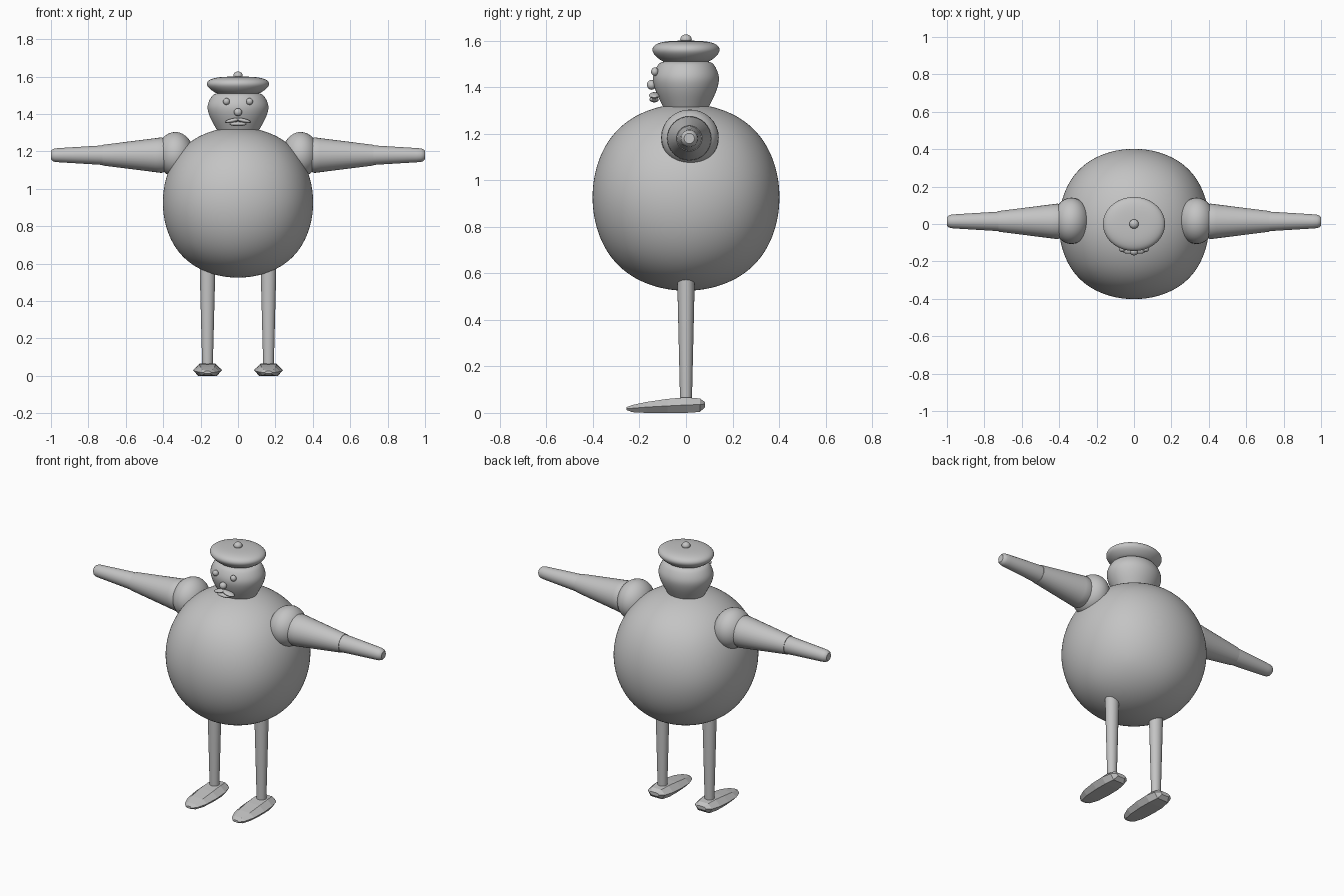
import bpy, bmesh, math
from mathutils import Matrix, Vector

if "Cube" in bpy.data.objects:
    bpy.data.objects.remove(bpy.data.objects["Cube"])

grey = bpy.data.materials.new("plain grey")
grey.diffuse_color = (0.55, 0.55, 0.55, 1)
grey.use_nodes = True
grey.node_tree.nodes["Principled BSDF"].inputs["Base Color"].default_value = grey.diffuse_color


def finish(name, bm, matrix=Matrix(), smooth=True, subdiv=0):
    """Turn a bmesh into a named object."""
    bmesh.ops.transform(bm, matrix=matrix, verts=bm.verts)
    bmesh.ops.recalc_face_normals(bm, faces=bm.faces)
    me = bpy.data.meshes.new(name)
    bm.to_mesh(me)
    bm.free()
    me.materials.append(grey)
    if smooth:
        me.polygons.foreach_set("use_smooth", [True] * len(me.polygons))
        if not subdiv:
            me.set_sharp_from_angle(angle=math.radians(35))
    ob = bpy.data.objects.new(name, me)
    bpy.context.collection.objects.link(ob)
    if subdiv:
        mod = ob.modifiers.new("smooth", 'SUBSURF')
        mod.levels = mod.render_levels = subdiv
    return ob


def loft(name, rings, **kw):
    """Skin a row of closed rings and cap both ends."""
    bm = bmesh.new()
    rows = [[bm.verts.new(p) for p in ring] for ring in rings]
    n = len(rows[0])
    for a, b in zip(rows, rows[1:]):
        for i in range(n):
            j = (i + 1) % n
            bm.faces.new((a[i], a[j], b[j], b[i]))
    bm.faces.new(rows[0])
    bm.faces.new(rows[-1])
    return finish(name, bm, **kw)


def lathe(name, profile, sides=32, **kw):
    """Spin (radius, height) points round z."""
    turn = [math.tau * i / sides for i in range(sides)]
    return loft(name, [[(r * math.cos(t), r * math.sin(t), z) for t in turn]
                       for r, z in profile], **kw)


def ball(name, loc, size, tilt=0, seg=24):
    bm = bmesh.new()
    bmesh.ops.create_uvsphere(bm, u_segments=seg, v_segments=seg // 2, radius=1)
    m = (Matrix.Translation(loc) @ Matrix.Rotation(tilt, 4, 'Y')
         @ Matrix.Diagonal((*size, 1)))
    return finish(name, bm, matrix=m)


# Round body: a smoothed cube, slightly fuller than a sphere
bm = bmesh.new()
bmesh.ops.create_cube(bm, size=0.957)
finish("body", bm, matrix=Matrix.Translation((0, 0, 0.927)), subdiv=5)

# Head and flat cap, a little narrower front to back
oval = Matrix.Diagonal((1, 0.87, 1, 1))
lathe("head", [(0.01, 1.28), (0.095, 1.28), (0.116, 1.32), (0.146, 1.37),
               (0.165, 1.42), (0.164, 1.455), (0.143, 1.495), (0.12, 1.515),
               (0.01, 1.515)], matrix=oval, subdiv=2)
lathe("cap", [(0.01, 1.503), (0.10, 1.503), (0.135, 1.52), (0.164, 1.545),
              (0.17, 1.565), (0.155, 1.585), (0.11, 1.597), (0.05, 1.6),
              (0.01, 1.6)], matrix=oval, subdiv=2)
ball("cap_button", (0, 0, 1.606), (0.025, 0.025, 0.021))

# Face
ball("nose", (0, -0.148, 1.41), (0.022, 0.02, 0.021))
ball("lower_lip", (0, -0.137, 1.347), (0.046, 0.02, 0.012))

for side, s in (("left", 1), ("right", -1)):
    ball(side + "_eye", (s * 0.062, -0.134, 1.467), (0.018, 0.016, 0.018))
    ball(side + "_upper_lip", (s * 0.03, -0.136, 1.365), (0.04, 0.023, 0.011),
         tilt=s * 0.22)

    # Arm: shoulder, sleeve, forearm with a blunt rounded tip
    ball(side + "_shoulder", (s * 0.335, 0.017, 1.184), (0.098, 0.124, 0.12), seg=32)
    along = (Matrix.Translation((0, 0.014, 1.18)) @ Matrix.Diagonal((s, 1, 1, 1))
             @ Matrix.Rotation(math.pi / 2, 4, 'Y'))
    lathe(side + "_sleeve", [(0.07, 0.33), (0.095, 0.41), (0.091, 0.44),
                             (0.055, 0.725), (0.045, 0.725)], matrix=along)
    lathe(side + "_forearm", [(0.052, 0.70), (0.052, 0.725), (0.038, 0.955),
                              (0.036, 0.978), (0.031, 0.992), (0.022, 1.0)],
          matrix=along)

    # Leg
    lathe(side + "_leg", [(0.041, 0.64), (0.041, 0.54), (0.028, 0.04)], sides=24,
          matrix=Matrix.Translation((s * 0.163, 0, 0)) @ Matrix.Diagonal((1, 0.9, 1, 1)))

    # Faceted shoe: (y, half width, bottom, ridge, top)
    stations = [(0.082, 0.035, 0.025, 0.038, 0.046), (0.06, 0.06, 0.004, 0.036, 0.062),
                (0.0, 0.075, 0.0, 0.034, 0.067), (-0.08, 0.077, 0.0, 0.03, 0.06),
                (-0.17, 0.068, 0.0, 0.025, 0.047), (-0.23, 0.045, 0.003, 0.02, 0.034),
                (-0.256, 0.02, 0.012, 0.018, 0.025)]
    loft(side + "_shoe",
         [[(-w, y, m), (-0.65 * w, y, b), (0.65 * w, y, b), (w, y, m),
           (0.55 * w, y, t), (-0.55 * w, y, t)] for y, w, b, m, t in stations],
         matrix=Matrix.Translation((s * 0.163, 0, 0)), smooth=False)
